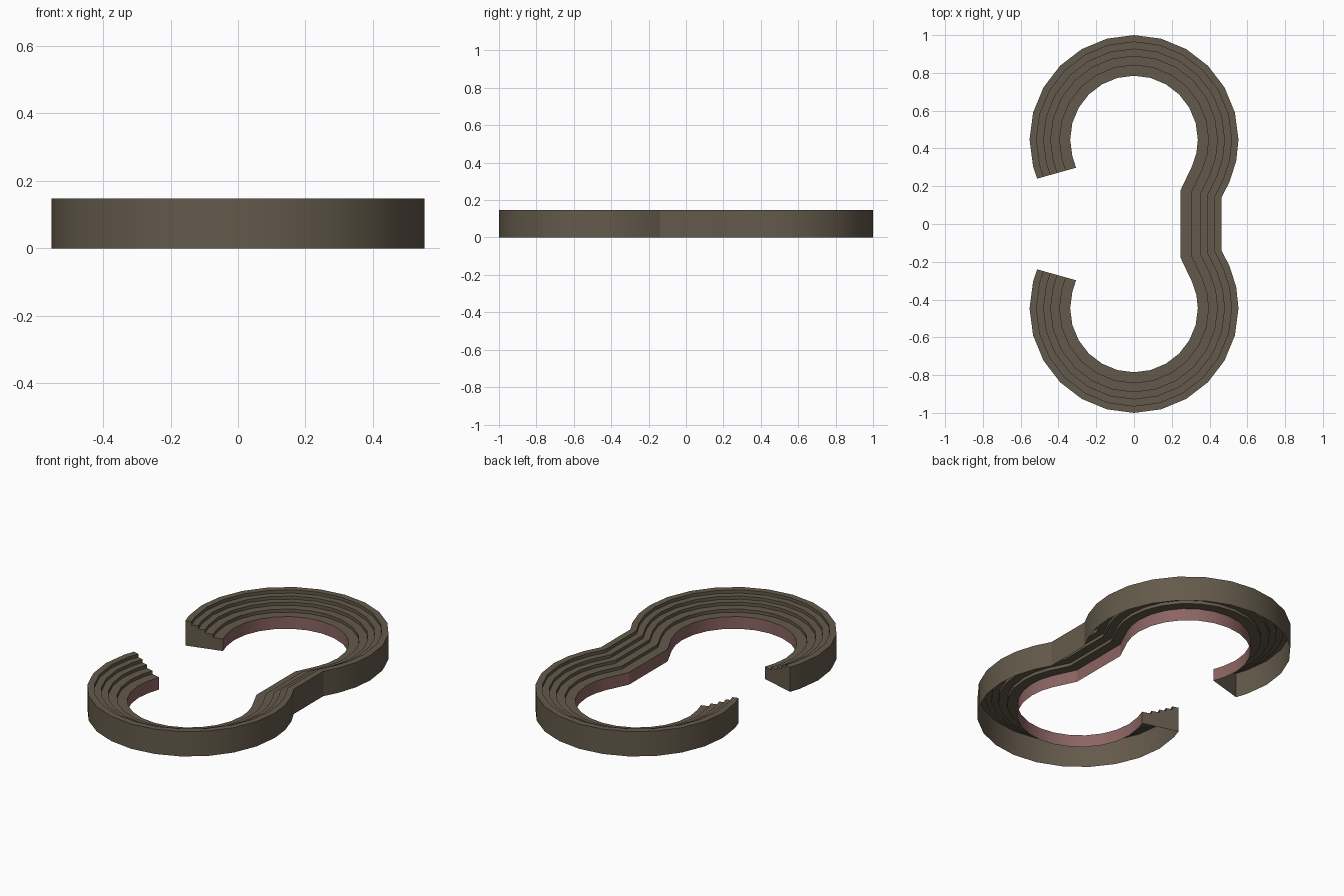
import bpy, bmesh, math
from mathutils import Vector

if "Cube" in bpy.data.objects:
    bpy.data.objects.remove(bpy.data.objects["Cube"])

R_OUT, R_IN, CY = 0.553, 0.338, 0.447
TOP, LOW = 0.147, 0.072


def material(name, rgb):
    m = bpy.data.materials.new(name)
    m.diffuse_color = (*rgb, 1)
    m.use_nodes = True
    m.node_tree.nodes["Principled BSDF"].inputs["Base Color"].default_value = m.diffuse_color
    return m


BROWN = material("stone brown", (0.127, 0.102, 0.070))
PINK = material("dusty pink", (0.262, 0.130, 0.125))


# Plan path: (inner point, outer point) pairs for the +y half
def on_arc(deg):
    a = math.radians(deg)
    d = Vector((math.cos(a), math.sin(a)))
    c = Vector((0, CY))
    return c + d * R_IN, c + d * R_OUT


half = [(Vector((-0.307, 0.298)), Vector((-0.513, 0.240)))]
half += [on_arc(d) for d in range(195, -1, -15)]
half += [on_arc(-12), on_arc(-24)]
half += [(Vector((0.247, 0.180)), Vector((0.462, 0.138)))]
mirror = [tuple(Vector((p.x, -p.y)) for p in pair) for pair in reversed(half)]
path = half + mirror

# Cross-section: (fraction from outer to inner, height), five stepped rows
edges = [0, 0.17, 0.345, 0.52, 0.74, 1]
terrace = [(0, 0)]
for i in range(5):
    z = TOP - (TOP - LOW) * i / 4
    terrace += [(edges[i], z), (edges[i + 1], z)]


def finish(name, bm, mat):
    me = bpy.data.meshes.new(name)
    bm.to_mesh(me)
    bm.free()
    me.materials.append(mat)
    ob = bpy.data.objects.new(name, me)
    bpy.context.collection.objects.link(ob)
    return ob


def ring(bm, pair, profile):
    return [bm.verts.new((*pair[1].lerp(pair[0], t), z)) for t, z in profile]


def sweep(name, profile, mat):
    bm = bmesh.new()
    rings = [ring(bm, p, profile) for p in path]
    for a, b in zip(rings, rings[1:]):
        for i in range(len(profile) - 1):
            bm.faces.new((a[i], a[i + 1], b[i + 1], b[i]))
    ob = finish(name, bm, mat)
    bpy.ops.object.select_all(action='DESELECT')
    ob.select_set(True)
    bpy.context.view_layer.objects.active = ob
    bpy.ops.object.shade_smooth_by_angle(angle=math.radians(25))


# Outer wall and stepped rows, open underneath
sweep("stepped_stand", terrace, BROWN)
# Low inner wall
sweep("inner_wall", [(1, LOW), (1, 0)], PINK)

# End walls closing the two tips
for name, pair, flip in (("back_end_wall", path[0], True), ("front_end_wall", path[-1], False)):
    bm = bmesh.new()
    vs = ring(bm, pair, terrace + [(1, 0)])
    bm.faces.new(vs[::-1] if flip else vs)
    finish(name, bm, BROWN)
